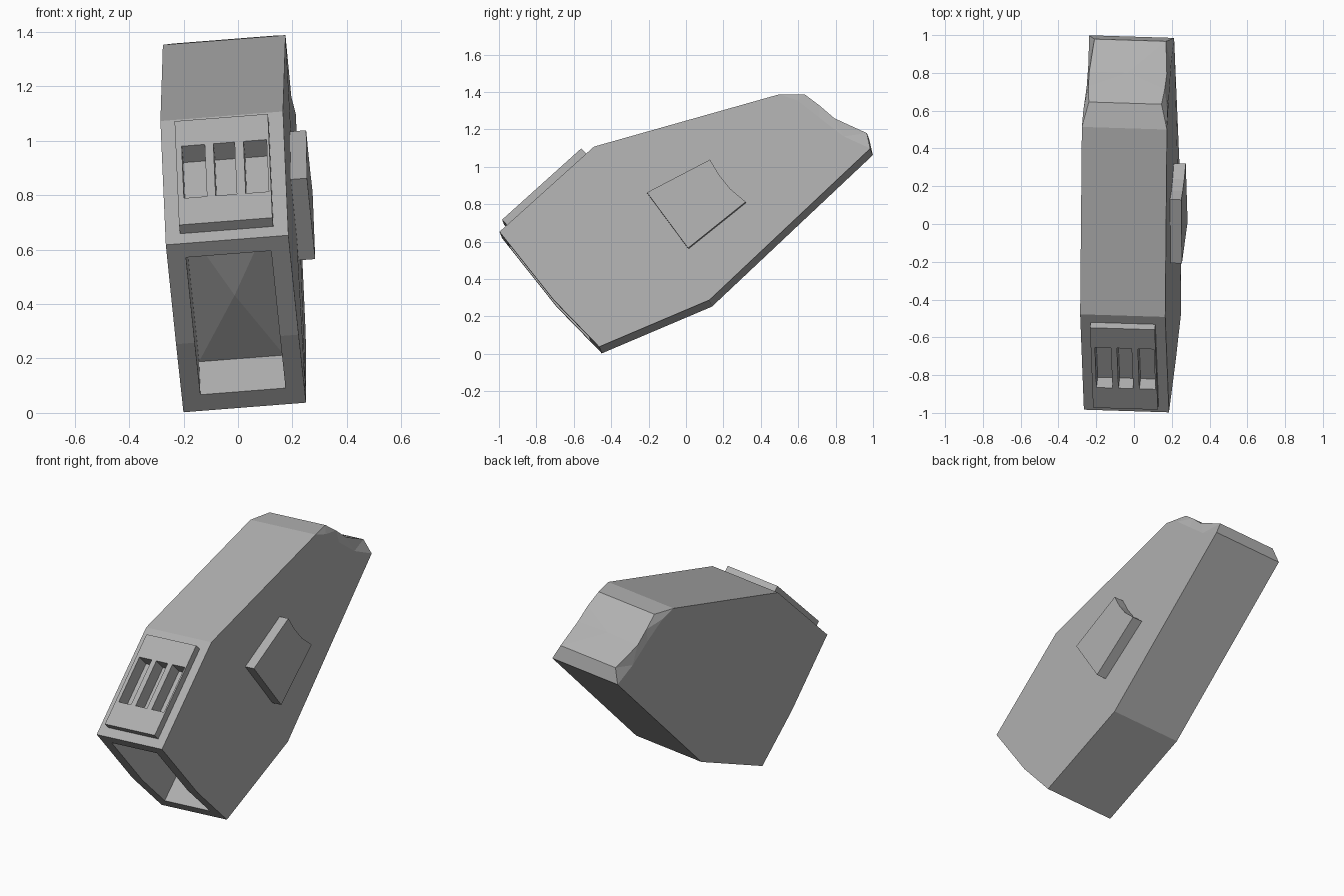
import bpy, bmesh

if "Cube" in bpy.data.objects:
    bpy.data.objects.remove(bpy.data.objects["Cube"])

HALF = 0.226  # half thickness of the slab

grey = bpy.data.materials.new("dark_grey")
grey.diffuse_color = (0.44, 0.44, 0.44, 1)
grey.use_nodes = True
grey.node_tree.nodes["Principled BSDF"].inputs["Base Color"].default_value = grey.diffuse_color


def place(u, y, z):
    """Slightly tilted slab: y,z on its middle plane, u across its thickness."""
    x = 0.025 + 0.0313 * (y + 0.45) - 0.0783 * (z - 0.02)
    return (x + 0.9965 * u, y - 0.031 * u, z + 0.078 * u)


def mesh_object(name, verts, faces, poke=None):
    me = bpy.data.meshes.new(name)
    bm = bmesh.new()
    vs = [bm.verts.new(place(*v)) for v in verts]
    made = [bm.faces.new([vs[i] for i in f]) for f in faces]
    bmesh.ops.recalc_face_normals(bm, faces=bm.faces)
    if poke:
        bmesh.ops.poke(bm, faces=[made[poke[0]]], offset=poke[1])
    bm.to_mesh(me)
    bm.free()
    me.materials.append(grey)
    ob = bpy.data.objects.new(name, me)
    bpy.context.collection.objects.link(ob)
    return ob


def prism(name, poly, u0, u1, poke=None):
    n = len(poly)
    verts = [(u, y, z) for u in (u0, u1) for y, z in poly]
    faces = [list(range(n)), list(range(n, 2 * n))]
    faces += [[i, (i + 1) % n, n + (i + 1) % n, n + i] for i in range(n)]
    return mesh_object(name, verts, faces, poke)


def rect_on(start, along, out, s0, s1, d0, d1):
    """Rectangle in the profile plane, measured along and out from a sloped face."""
    return [(start[0] + along[0] * s + out[0] * d, start[1] + along[1] * s + out[1] * d)
            for s, d in ((s0, d0), (s1, d0), (s1, d1), (s0, d1))]


def cut(ob, cutter):
    mod = ob.modifiers.new("cut", 'BOOLEAN')
    mod.operation = 'DIFFERENCE'
    mod.solver = 'EXACT'
    mod.object = cutter
    bpy.context.view_layer.objects.active = ob
    bpy.ops.object.modifier_apply(modifier=mod.name)


# body: side outline, with a sculpted top at the rear
lower = [(HALF, y, z) for y, z in ((0.992, 1.08), (0.132, 0.27), (-0.457, 0.02),
                                   (-0.70, 0.27), (-0.99, 0.635), (-0.485, 1.09))]
outer = [(HALF, 0.507, 1.37), (0.223, 0.60, 1.338), (0.217, 0.72, 1.245),
         (0.219, 0.85, 1.145)]
inner = [(0.205, 0.507, 1.37), (0.193, 0.64, 1.372), (0.203, 0.72, 1.312),
         (0.206, 0.80, 1.243), (0.19, 0.973, 1.165)]
outline = lower + outer
n, m = len(outline), len(inner)
verts = [(s * u, y, z) for ring in (outline, inner) for s in (-1, 1) for u, y, z in ring]
A, B = 2 * n, 2 * n + m
verts.append((0, 0.80, 1.25))
centre = len(verts) - 1
faces = [list(range(n)), list(range(n, 2 * n))]
faces += [[i, i + 1, n + i + 1, n + i] for i in range(5)]
faces += [[5, 6, A, B, n + 6, n + 5]]                        # long top slope
faces.append([A, A + 1, B + 1, B])                           # patch front
rim = [6, 7, 8, 9, 0]
for i in range(m - 1):                                       # patch borders
    for off, base in ((0, A), (n, B)):
        a, b = off + rim[i], off + rim[i + 1]
        faces += [[a, b, base + i + 1], [a, base + i + 1, base + i]]
loop = [A + i for i in range(1, m)] + [B + i for i in range(m - 1, 0, -1)]
faces += [[loop[i - 1], loop[i], centre] for i in range(len(loop))]  # patch fan
faces.append([0, A + m - 1, B + m - 1, n])                   # rear end
body = mesh_object("body", verts, faces)

# front panel on the upper slope
corner = (-0.99, 0.635)
up, up_out = (0.743, 0.669), (-0.669, 0.743)
panel = prism("front_panel", rect_on(corner, up, up_out, 0.055, 0.625, -0.01, 0.043),
              -0.172, 0.172)

# three slots through the panel
cutters = []
for u0, u1 in ((-0.15, -0.065), (-0.033, 0.045), (0.078, 0.163)):
    c = prism("slot_cutter", rect_on(corner, up, up_out, 0.2, 0.485, -0.038, 0.1), u0, u1)
    cut(body, c)
    cut(panel, c)
    cutters.append(c)

# deep opening in the lower front, its back wall slightly domed
down, down_out = (0.655, -0.755), (-0.755, -0.655)
c = prism("opening_cutter", rect_on(corner, down, down_out, 0.066, 0.732, -0.18, 0.15),
          -0.157, 0.157, poke=(2, -0.03))
cut(body, c)
cutters.append(c)
for c in cutters:
    bpy.data.objects.remove(c)

# raised plate on the right side
prism("side_plate", [(-0.2, 0.84), (0.137, 1.016), (0.185, 0.935), (0.245, 0.86),
                     (0.328, 0.79), (0.02, 0.543)], HALF - 0.01, HALF + 0.06)
